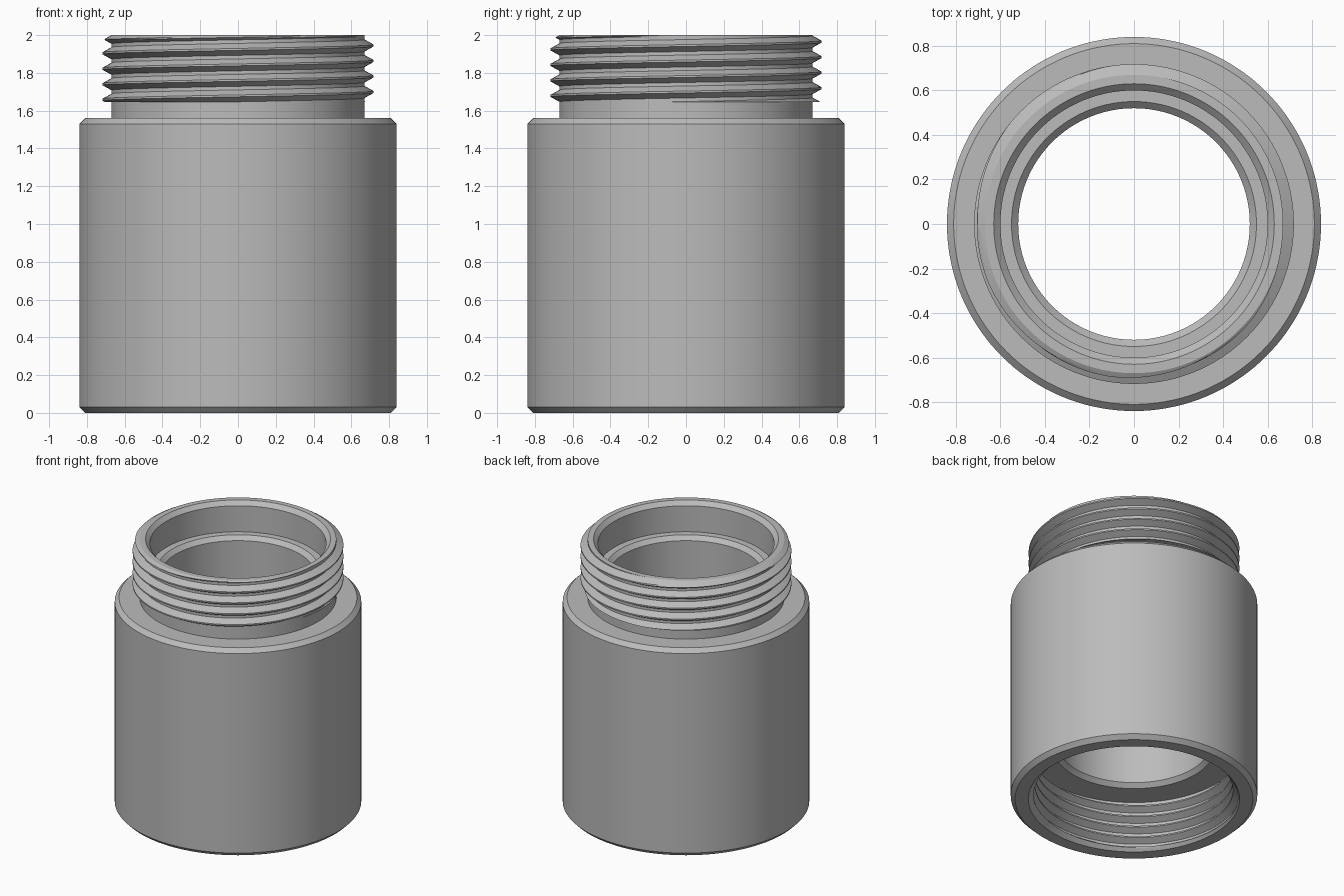
import bpy
import bmesh
import math

if "Cube" in bpy.data.objects:
    bpy.data.objects.remove(bpy.data.objects["Cube"], do_unlink=True)

SIDES = 144
PITCH = 0.082
ROOT_HALF = 0.0316    # half width of a ridge at its foot
CREST_HALF = 0.005    # half width of its flat crest

metal = bpy.data.materials.new("plain_grey_metal")
metal.use_nodes = True
grey = (0.5, 0.5, 0.5, 1)
metal.diffuse_color = grey
metal.node_tree.nodes["Principled BSDF"].inputs["Base Color"].default_value = grey


def revolve(name, profile):
    """Sweep profile(turn) -> [(radius, z)] once round the z axis."""
    bm = bmesh.new()
    columns = []
    for i in range(SIDES + 1):
        turn = i / SIDES
        a = turn * math.tau
        columns.append([bm.verts.new((r * math.cos(a), r * math.sin(a), z))
                        for r, z in profile(turn)])
    for a, b in zip(columns, columns[1:]):
        for j in range(len(a) - 1):
            bm.faces.new((a[j], b[j], b[j + 1], a[j + 1]))
    bmesh.ops.remove_doubles(bm, verts=bm.verts, dist=0.00005)
    mesh = bpy.data.meshes.new(name)
    bm.to_mesh(mesh)
    bm.free()
    mesh.materials.append(metal)
    obj = bpy.data.objects.new(name, mesh)
    bpy.context.collection.objects.link(obj)
    bpy.ops.object.select_all(action='DESELECT')
    obj.select_set(True)
    bpy.context.view_layer.objects.active = obj
    bpy.ops.object.shade_smooth_by_angle(angle=math.radians(28))
    return obj


def helix(turn, low, high, phase, root, crest, limit):
    """Thread outline at one angle, trimmed flat at low and high."""
    centre = phase + PITCH * turn
    first = math.floor((low - phase) / PITCH) - 2
    last = math.ceil((high - phase) / PITCH) + 2
    points = []
    flank = [CREST_HALF + (ROOT_HALF - CREST_HALF) * s / 4 for s in range(5)]
    steps = [-f for f in reversed(flank)] + flank
    for k in range(first, last):
        for step in steps:
            z = min(max(centre + k * PITCH + step, low), high)
            u = abs((z - centre + PITCH / 2) % PITCH - PITCH / 2)
            t = min(max((ROOT_HALF - u) / (ROOT_HALF - CREST_HALF), 0), 1)
            points.append((limit(root + (crest - root) * t, z), z))
    return points


def outer_thread(turn):
    ridge = helix(turn, 1.645, 2, 1.945, 0.67, 0.718,
                  lambda r, z: min(r, 0.67 + (2 - z) * 1.73))
    return [(0.67, 1.645)] + ridge + [(0.67, 2)]


def inner_thread(turn):
    ridge = helix(turn, 0, 0.345, 0.04, 0.72, 0.674,
                  lambda r, z: max(r, 0.72 - z))
    return [(0.74, 0.345)] + ridge[::-1] + [(0.72, 0)]


# Chamfered outer sleeve with its shoulder and neck
sleeve = [(0.72, 0), (0.81, 0), (0.84, 0.03), (0.84, 1.53),
          (0.81, 1.56), (0.67, 1.56), (0.67, 1.645)]
revolve("outer_sleeve", lambda turn: sleeve)

# Raised thread round the neck
revolve("outer_thread", outer_thread)

# Top lip, counterbore, through bore and lower undercut
bore = [(0.67, 2), (0.63, 2), (0.60, 1.97), (0.60, 1.775), (0.55, 1.775),
        (0.52, 1.745), (0.52, 0.43), (0.55, 0.40), (0.74, 0.40), (0.74, 0.345)]
revolve("stepped_bore", lambda turn: bore)

# Matching thread inside the lower socket
revolve("inner_thread", inner_thread)
